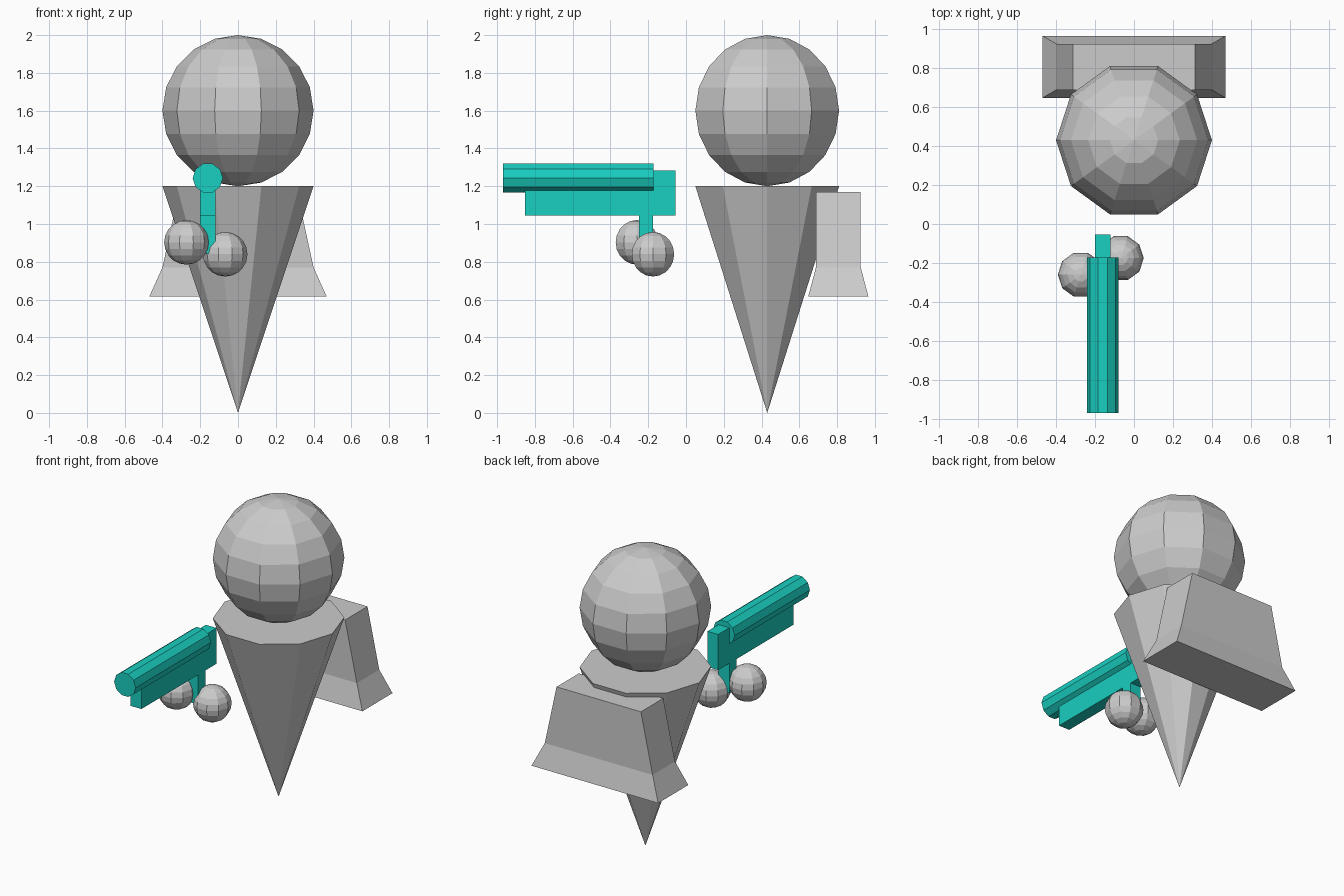
import bpy, bmesh
from math import sin, cos, pi
from mathutils import Matrix

if "Cube" in bpy.data.objects:
    bpy.data.objects.remove(bpy.data.objects["Cube"])

SIDES = 10

teal = bpy.data.materials.new("teal")
teal.diffuse_color = (0.01, 0.62, 0.53, 1)
teal.use_nodes = True
teal.node_tree.nodes["Principled BSDF"].inputs["Base Color"].default_value = teal.diffuse_color


def loft(name, rings, matrix=Matrix(), material=None):
    """Skin a stack of equal-length point rings, capping both ends."""
    bm = bmesh.new()
    loops = [[bm.verts.new(matrix @ Matrix.Translation(p).to_translation()) for p in ring]
             for ring in rings]
    n = len(loops[0])
    for low, high in zip(loops, loops[1:]):
        for i in range(n):
            j = (i + 1) % n
            bm.faces.new((low[i], low[j], high[j], high[i]))
    bm.faces.new(loops[0][::-1])
    bm.faces.new(loops[-1])
    bmesh.ops.remove_doubles(bm, verts=bm.verts, dist=1e-5)
    bmesh.ops.recalc_face_normals(bm, faces=bm.faces)
    mesh = bpy.data.meshes.new(name)
    bm.to_mesh(mesh)
    bm.free()
    if material:
        mesh.materials.append(material)
    obj = bpy.data.objects.new(name, mesh)
    bpy.context.collection.objects.link(obj)
    return obj


def turned(name, profile, matrix, material=None):
    """Ten-sided solid from (radius, height) pairs, corners on the x axis."""
    rings = [[(r * cos(2 * pi * i / SIDES), r * sin(2 * pi * i / SIDES), z)
              for i in range(SIDES)] for r, z in profile]
    return loft(name, rings, matrix, material)


def ball(name, centre, radius):
    angles = [-pi / 2 + pi * k / SIDES for k in range(SIDES + 1)]
    profile = [(radius * cos(a), radius * sin(a)) for a in angles]
    return turned(name, profile, Matrix.Translation(centre))


def rect(x0, x1, y0, y1, z):
    return [(x0, y0, z), (x1, y0, z), (x1, y1, z), (x0, y1, z)]


# Head, tapered body and hands
ball("head", (0, 0.43, 1.6), 0.4)
turned("body", [(0, 0), (0.4, 1.2)], Matrix.Translation((0, 0.43, 0)))
ball("left_hand", (-0.273, -0.26, 0.903), 0.118)
ball("right_hand", (-0.068, -0.175, 0.84), 0.118)

# Flared backpack
loft("backpack", [rect(-0.47, 0.47, 0.647, 0.966, 0.615),
                  rect(-0.40, 0.40, 0.688, 0.925, 0.77),
                  rect(-0.313, 0.313, 0.688, 0.925, 1.17)])

# Blaster: barrel, receiver and grip
turned("blaster_barrel", [(0.08, 0.173), (0.08, 0.97)],
       Matrix.Translation((-0.16, 0, 1.243)) @ Matrix.Rotation(pi / 2, 4, 'X'), teal)
for name, y0, y1, z0, z1 in (("blaster_receiver", -0.852, -0.055, 1.045, 1.284),
                             ("blaster_grip", -0.25, -0.175, 0.845, 1.045)):
    loft(name, [rect(-0.2, -0.12, y0, y1, z) for z in (z0, z1)], material=teal)
